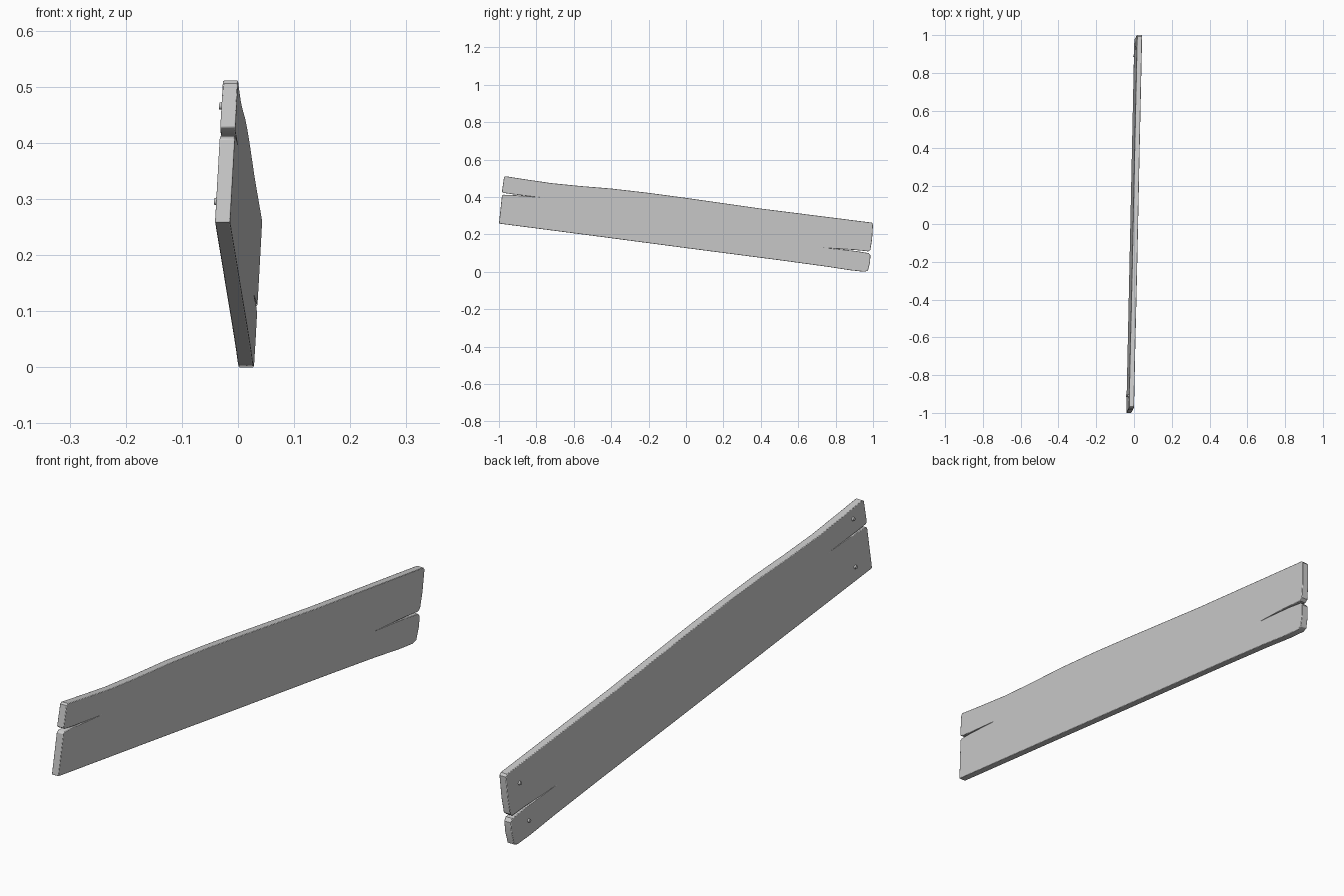
import bpy, bmesh, math
from mathutils import Matrix, Vector

if "Cube" in bpy.data.objects:
    bpy.data.objects.remove(bpy.data.objects["Cube"])

HALF = 0.0135  # half the board thickness


def lean(y, z):
    """x of the board's middle plane, which leans slightly."""
    return -0.0127 + 0.0285 * y + 0.053 * z


def make_object(name, bm):
    mesh = bpy.data.meshes.new(name)
    bm.to_mesh(mesh)
    bm.free()
    obj = bpy.data.objects.new(name, mesh)
    bpy.context.collection.objects.link(obj)
    return obj


def smooth(obj):
    bpy.ops.object.select_all(action='DESELECT')
    obj.select_set(True)
    bpy.context.view_layer.objects.active = obj
    bpy.ops.object.shade_smooth_by_angle(angle=math.radians(35))


# Board outline (y, z), with a split at each end
outline = [
    (-1.0, 0.258), (-0.5, 0.193), (0, 0.127), (0.5, 0.062), (0.75, 0.028),
    (0.88, 0.008), (0.955, 0.0), (0.973, 0.006), (0.984, 0.05), (0.986, 0.088),
    (0.977, 0.100), (0.91, 0.111), (0.80, 0.123), (0.91, 0.116), (0.975, 0.109),
    (0.986, 0.118), (0.995, 0.175), (1.0, 0.255), (0.993, 0.263),
    (0.4, 0.338), (0, 0.395), (-0.2, 0.422), (-0.4, 0.445), (-0.57, 0.459),
    (-0.72, 0.474), (-0.85, 0.493), (-0.966, 0.511), (-0.973, 0.506),
    (-0.984, 0.428), (-0.976, 0.422), (-0.93, 0.415), (-0.84, 0.404),
    (-0.93, 0.411), (-0.976, 0.412), (-0.984, 0.407),
]
bm = bmesh.new()
face = bm.faces.new([bm.verts.new((lean(y, z) - HALF, y, z)) for y, z in outline])
ext = bmesh.ops.extrude_face_region(bm, geom=[face])
bmesh.ops.translate(bm, vec=(2 * HALF, 0, 0),
                    verts=[v for v in ext['geom'] if isinstance(v, bmesh.types.BMVert)])
bmesh.ops.recalc_face_normals(bm, faces=bm.faces)
board = make_object("board", bm)

# Softly worn rim
bevel = board.modifiers.new("worn_rim", 'BEVEL')
bevel.width = 0.0025
bevel.segments = 2
bevel.limit_method = 'ANGLE'
bevel.angle_limit = math.radians(50)
smooth(board)

# Nail heads on the back of the board
normal = Vector((-1, 0.0285, 0.053)).normalized()
turn = normal.to_track_quat('Z', 'Y').to_matrix().to_4x4()
nails = [(-0.91, 0.465), (-0.91, 0.295), (0.93, 0.208), (0.89, 0.06)]
for i, (y, z) in enumerate(nails, 1):
    bm = bmesh.new()
    spot = Vector((lean(y, z), y, z)) + normal * (HALF + 0.0005)
    bmesh.ops.create_cone(bm, cap_ends=True, segments=12, radius1=0.0075,
                          radius2=0.006, depth=0.011,
                          matrix=Matrix.Translation(spot) @ turn)
    smooth(make_object(f"nail_{i}", bm))
